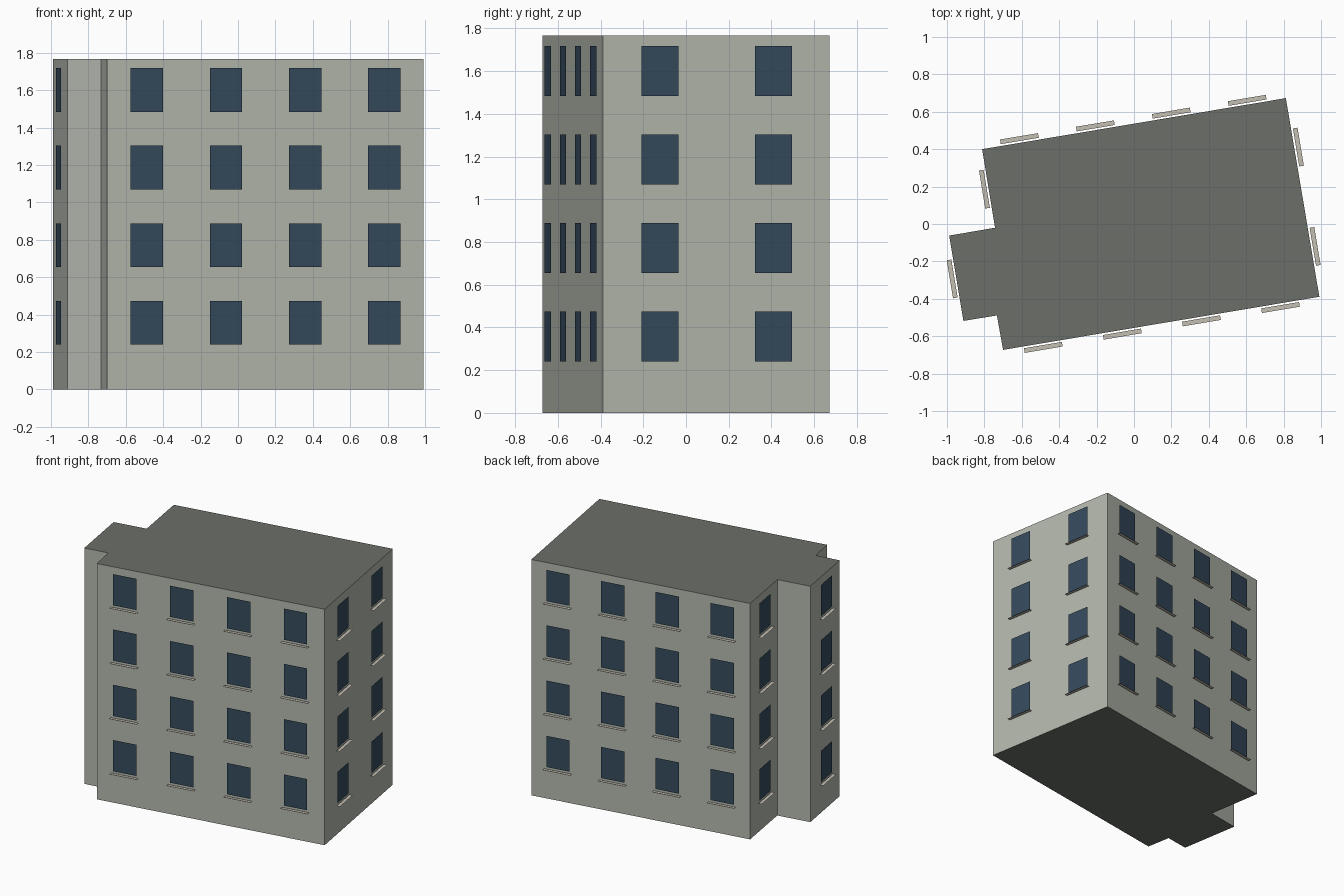
import bpy
import bmesh
from mathutils import Vector

if "Cube" in bpy.data.objects:
    bpy.data.objects.remove(bpy.data.objects["Cube"])

HEIGHT = 1.768
FLOORS = 4
FIRST_BASE, FLOOR_STEP = 0.24, 0.4145
WIN_W, WIN_H, WIN_GAP = 0.176, 0.234, 0.01
SILL_W, SILL_OUT, SILL_DROP = 0.206, 0.035, 0.015

# Footprint corners, counter-clockwise from the front left
CORNERS = [(-0.70, -0.673), (0.991, -0.389), (0.812, 0.673), (-0.812, 0.400),
           (-0.743, -0.020), (-0.988, -0.062), (-0.912, -0.518), (-0.733, -0.489)]
# Wall start corner: (facade name, windows per floor)
FACADES = {0: ("front", 4), 1: ("right", 2), 2: ("back", 4),
           3: ("left", 1), 5: ("left_bay", 1)}


def material(name, color):
    mat = bpy.data.materials.new(name)
    mat.diffuse_color = (*color, 1)
    mat.use_nodes = True
    mat.node_tree.nodes["Principled BSDF"].inputs["Base Color"].default_value = mat.diffuse_color
    return mat


def make_object(name, bm, *mats):
    mesh = bpy.data.meshes.new(name)
    bm.to_mesh(mesh)
    bm.free()
    for mat in mats:
        mesh.materials.append(mat)
    obj = bpy.data.objects.new(name, mesh)
    bpy.context.collection.objects.link(obj)
    return obj


def add_quad(bm, origin, u, v):
    pts = (origin, origin + u, origin + u + v, origin + v)
    bm.faces.new([bm.verts.new(p) for p in pts])


wall_mat = material("wall", (0.45, 0.48, 0.42))
roof_mat = material("roof", (0.15, 0.16, 0.14))
glass_mat = material("glass", (0.035, 0.07, 0.11))
sill_mat = material("sill", (0.55, 0.52, 0.45))

# Building body: extruded footprint with dark roof and base
bm = bmesh.new()
base = bm.faces.new([bm.verts.new((x, y, 0)) for x, y in CORNERS])
ext = bmesh.ops.extrude_face_region(bm, geom=[base], use_keep_orig=True)
top_verts = [g for g in ext["geom"] if isinstance(g, bmesh.types.BMVert)]
bmesh.ops.translate(bm, verts=top_verts, vec=(0, 0, HEIGHT))
bmesh.ops.recalc_face_normals(bm, faces=bm.faces[:])
for f in bm.faces:
    f.material_index = 1 if abs(f.normal.z) > 0.5 else 0
make_object("building_body", bm, wall_mat, roof_mat)

# Flat window panes and thin sills, evenly spaced along each facade
for i, (name, count) in FACADES.items():
    a = Vector((*CORNERS[i], 0))
    b = Vector((*CORNERS[(i + 1) % len(CORNERS)], 0))
    along = (b - a).normalized()
    out = Vector((along.y, -along.x, 0))
    panes, sills = bmesh.new(), bmesh.new()
    for floor in range(FLOORS):
        z = FIRST_BASE + floor * FLOOR_STEP
        for k in range(count):
            mid = a.lerp(b, (k + 0.5) / count) + out * WIN_GAP
            mid.z = z
            add_quad(panes, mid - along * WIN_W / 2,
                     along * WIN_W, Vector((0, 0, WIN_H)))
            edge = mid + out * (SILL_OUT - WIN_GAP) - along * SILL_W / 2
            edge.z = z - SILL_DROP
            add_quad(sills, edge, along * SILL_W, -out * (SILL_OUT - WIN_GAP))
    make_object(name + "_windows", panes, glass_mat)
    make_object(name + "_sills", sills, sill_mat)
